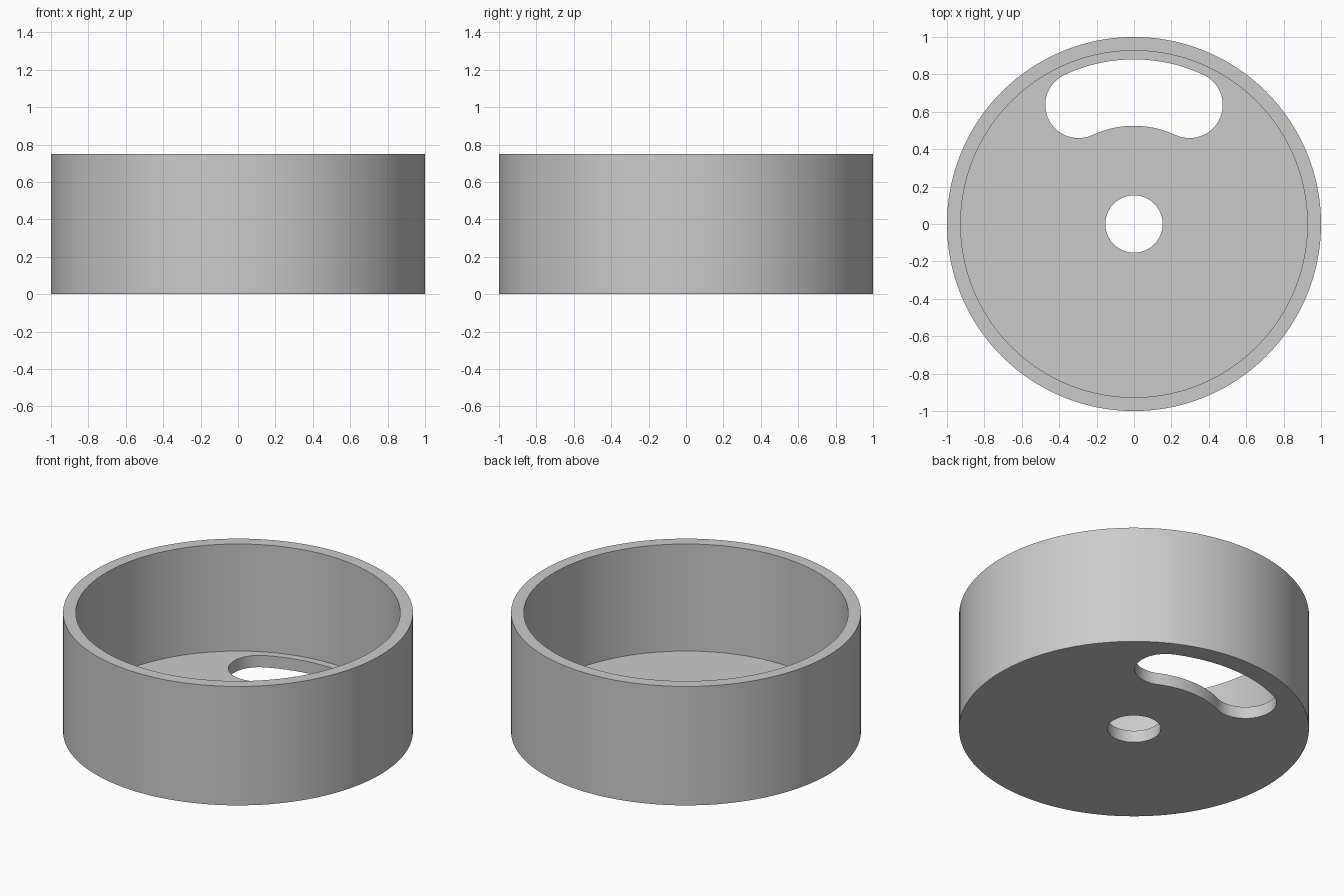
import bpy
import bmesh
from math import sin, cos, pi, radians

cube = bpy.data.objects.get("Cube")
if cube:
    bpy.data.objects.remove(cube, do_unlink=True)

OUTER, INNER, HEIGHT, FLOOR = 1.0, 0.927, 0.75, 0.075
HOLE = 0.153
SLOT_MID, SLOT_HALF, SLOT_ANGLE = 0.7025, 0.1775, radians(25)

grey = bpy.data.materials.new("plain grey")
grey.use_nodes = True
colour = (0.6, 0.6, 0.6, 1)
grey.diffuse_color = colour
grey.node_tree.nodes["Principled BSDF"].inputs["Base Color"].default_value = colour


def arc(radius, start, end, steps, cx=0, cy=0):
    """Points along a circular arc, both ends included."""
    angles = [start + (end - start) * i / steps for i in range(steps + 1)]
    return [(cx + radius * cos(a), cy + radius * sin(a)) for a in angles]


def prism(name, outline, bottom, top):
    """Extrude a flat outline between two heights."""
    bm = bmesh.new()
    face = bm.faces.new([bm.verts.new((x, y, bottom)) for x, y in outline])
    new = bmesh.ops.extrude_face_region(bm, geom=[face])["geom"]
    verts = [v for v in new if isinstance(v, bmesh.types.BMVert)]
    bmesh.ops.translate(bm, verts=verts, vec=(0, 0, top - bottom))
    bmesh.ops.recalc_face_normals(bm, faces=bm.faces)
    mesh = bpy.data.meshes.new(name)
    bm.to_mesh(mesh)
    bm.free()
    mesh.materials.append(grey)
    obj = bpy.data.objects.new(name, mesh)
    bpy.context.collection.objects.link(obj)
    return obj


def disc(radius, steps):
    return arc(radius, 0, 2 * pi, steps)[:-1]


# Round cup body
cup = prism("round_cup", disc(OUTER, 128), 0, HEIGHT)

# Curved slot with round ends, bent around the centre
right, left = pi / 2 - SLOT_ANGLE, pi / 2 + SLOT_ANGLE
ends = [(SLOT_MID * cos(a), SLOT_MID * sin(a)) for a in (right, left)]
slot = arc(SLOT_MID + SLOT_HALF, right, left, 24)
slot += arc(SLOT_HALF, left, left + pi, 24, *ends[1])[1:]
slot += arc(SLOT_MID - SLOT_HALF, left, right, 24)[1:]
slot += arc(SLOT_HALF, right - pi, right, 24, *ends[0])[1:-1]

# Hollow interior, centre hole and slot are cut out of the body
cutters = [
    prism("cavity_cutter", disc(INNER, 128), FLOOR, HEIGHT + 0.2),
    prism("centre_hole_cutter", disc(HOLE, 64), -0.2, FLOOR + 0.2),
    prism("slot_cutter", slot, -0.2, FLOOR + 0.2),
]
bpy.context.view_layer.objects.active = cup
for cutter in cutters:
    cutter.hide_render = True
    mod = cup.modifiers.new(cutter.name, "BOOLEAN")
    mod.operation = "DIFFERENCE"
    mod.solver = "EXACT"
    mod.object = cutter
    bpy.ops.object.modifier_apply(modifier=mod.name)
    bpy.data.objects.remove(cutter, do_unlink=True)

# Smooth walls with crisp rims
bpy.ops.object.select_all(action="DESELECT")
cup.select_set(True)
bpy.ops.object.shade_smooth_by_angle(angle=radians(30))
